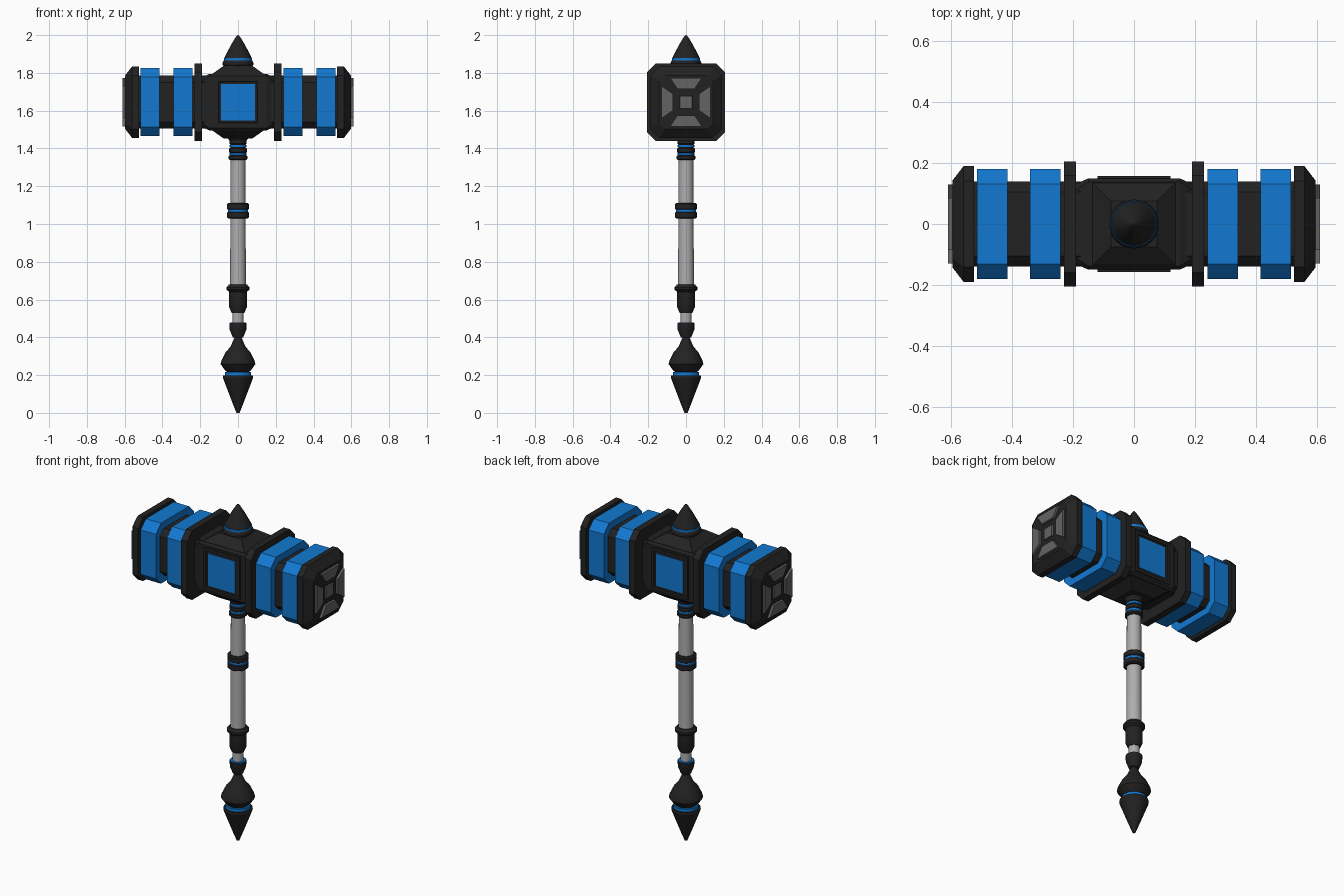
import bpy, bmesh, math

if "Cube" in bpy.data.objects:
    bpy.data.objects.remove(bpy.data.objects["Cube"])

CZ = 1.645  # height of the head's axis


def mat(name, rgb):
    m = bpy.data.materials.new(name)
    m.diffuse_color = (*rgb, 1)
    m.use_nodes = True
    m.node_tree.nodes["Principled BSDF"].inputs["Base Color"].default_value = m.diffuse_color
    return m


BLACK = mat("black_metal", (0.016, 0.016, 0.016))
BLUE = mat("blue", (0.006, 0.19, 0.64))
SILVER = mat("silver_shaft", (0.42, 0.42, 0.42))
GREY = mat("dark_grey", (0.125, 0.125, 0.125))


def finish(name, bm, m, smooth=False):
    bmesh.ops.recalc_face_normals(bm, faces=bm.faces)
    me = bpy.data.meshes.new(name)
    bm.to_mesh(me)
    bm.free()
    me.materials.append(m)
    ob = bpy.data.objects.new(name, me)
    bpy.context.collection.objects.link(ob)
    if smooth:
        bpy.ops.object.select_all(action='DESELECT')
        ob.select_set(True)
        bpy.context.view_layer.objects.active = ob
        bpy.ops.object.shade_smooth_by_angle(angle=math.radians(28))
    return ob


def loft(name, loops, m, smooth=False):
    """Closed solid through a list of equal-length point loops."""
    bm = bmesh.new()
    rings = [[bm.verts.new(p) for p in lp] for lp in loops]
    for a, b in zip(rings, rings[1:]):
        n = len(a)
        for i in range(n):
            j = (i + 1) % n
            bm.faces.new((a[i], a[j], b[j], b[i]))
    bm.faces.new(rings[0])
    bm.faces.new(rings[-1])
    return finish(name, bm, m, smooth)


def lathe(name, profile, m, n=24):
    """Turned part: profile is (radius, z) pairs."""
    t = [2 * math.pi * i / n for i in range(n)]
    return loft(name, [[(r * math.cos(a), r * math.sin(a), z) for a in t]
                       for r, z in profile], m, True)


def octa(x, h, c):
    """Chamfered square across the head axis."""
    k = h - c
    yz = [(h, -k), (h, k), (k, h), (-k, h), (-h, k), (-h, -k), (-k, -h), (k, -h)]
    return [(x, y, CZ + z) for y, z in yz]


def bar(name, stations, m):
    return loft(name, [octa(*s) for s in stations], m)


# ---- hammer head, both sides
for s, side in ((1, "right"), (-1, "left")):
    bar(f"head_core_{side}", [(s * .15, .14, .035), (s * .55, .14, .035)], BLACK)
    bar(f"flange_{side}", [(s * .19, .206, .047), (s * .23, .206, .047)], BLACK)
    bar(f"inner_band_{side}", [(s * .242, .18, .048), (s * .342, .18, .048)], BLUE)
    bar(f"outer_band_{side}", [(s * .415, .18, .048), (s * .515, .18, .048)], BLUE)
    bar(f"end_cap_{side}", [(s * .525, .19, .048), (s * .56, .19, .048),
                            (s * .597, .142, .03)], BLACK)
    # striking face: centre stud and four trapezoid pads
    q = [(-1, -1), (1, -1), (1, 1), (-1, 1)]
    loft(f"face_stud_{side}", [[(s * x, y * h, CZ + z * h) for y, z in q]
                               for x, h in ((.59, .035), (.607, .033))], GREY)
    pad = [(-.045, .07), (.045, .07), (.085, .129), (-.085, .129)]
    for k in range(4):
        ca, sa = round(math.cos(k * math.pi / 2)), round(math.sin(k * math.pi / 2))
        loft(f"face_pad_{side}_{k}", [[(s * x, u * ca - v * sa, CZ + u * sa + v * ca)
                                       for u, v in pad] for x in (.59, .611)], GREY)

# ---- centre block with pyramid top and bottom
bar("centre_block", [(-.195, .13, .02), (-.15, .15, .012),
                     (.15, .15, .012), (.195, .13, .02)], BLACK)


def rect(hx, hy, z):
    return [(-hx, -hy, z), (hx, -hy, z), (hx, hy, z), (-hx, hy, z)]


for s, nm in ((1, "top"), (-1, "bottom")):
    loft(f"{nm}_pyramid", [rect(.15, .148, CZ + s * .14), rect(.075, .075, CZ + s * .193)], BLACK)

# ---- square frames with blue panels, front and back
for s, nm in ((-1, "front"), (1, "back")):
    steps = [(.12, .14), (.12, .157), (.104, .157), (.1, .151), (.09, .151)]
    loft(f"{nm}_frame", [[(x * h, s * y, CZ + z * (h + .006)) for x, z in
                          ((-1, -1), (1, -1), (1, 1), (-1, 1))] for h, y in steps], BLACK)
    loft(f"{nm}_panel", [[(x * .09, s * y, CZ + z * .096) for x, z in
                          ((-1, -1), (1, -1), (1, 1), (-1, 1))] for y in (.15, .155)], BLUE)

# ---- top spike
lathe("spike_base", [(.07, 1.83), (.081, 1.842), (.081, 1.855), (.074, 1.868)], BLACK)
lathe("spike_ring", [(.075, 1.866), (.075, 1.878)], BLUE)
lathe("spike", [(.073, 1.876), (.066, 1.893), (.036, 1.95), (.012, 1.99), (.003, 2.0)], BLACK)

# ---- handle, from the head downwards
lathe("under_head_ring", [(.085, 1.463), (.085, 1.472)], BLUE)
lathe("neck", [(.06, 1.465), (.045, 1.44), (.045, 1.425), (.04, 1.42), (.04, 1.405),
               (.047, 1.4), (.047, 1.38), (.04, 1.375), (.04, 1.365),
               (.05, 1.36), (.05, 1.345), (.042, 1.338)], BLACK)
for k, z in enumerate((1.413, 1.37)):
    lathe(f"neck_ring_{k}", [(.044, z - .006), (.044, z + .006)], BLUE)
lathe("shaft", [(.042, .64), (.039, 1.35)], SILVER)
for k, z in enumerate((1.047, 1.093)):
    lathe(f"grip_ring_{k}", [(.05, z - .019), (.058, z - .013), (.058, z + .013),
                             (.05, z + .019)], BLACK)
lathe("grip_ring_inlay", [(.053, 1.064), (.053, 1.076)], BLUE)
lathe("lower_collar", [(.034, .53), (.047, .56), (.047, .64), (.06, .652), (.06, .665),
                       (.048, .68)], BLACK)
lathe("thin_shaft", [(.03, .46), (.03, .54)], SILVER)
lathe("lower_cup", [(.028, .4), (.044, .44), (.046, .475)], BLACK)
lathe("lower_cup_inlay", [(.043, .47), (.043, .479)], BLUE)
lathe("pommel_bulb", [(.05, .21), (.068, .225), (.092, .258), (.088, .275), (.066, .32), (.04, .35),
                      (.016, .405)], BLACK)
lathe("pommel_inlay", [(.069, .19), (.069, .216)], BLUE)
lathe("pommel_spike", [(.008, 0), (.03, .055), (.074, .17), (.08, .188), (.078, .198)], BLACK)
